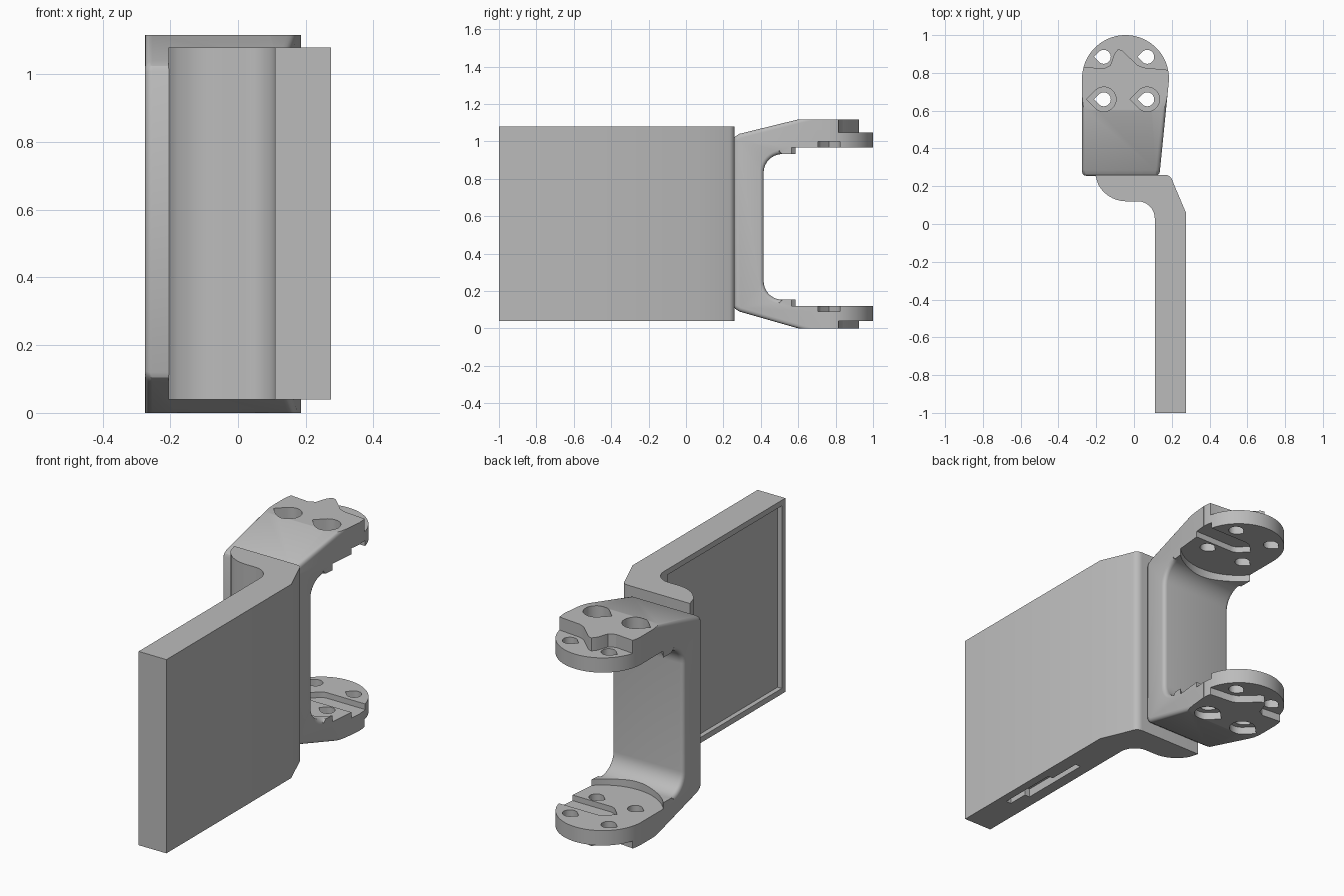
import bpy, bmesh
from math import sin, cos, pi, radians
from mathutils import Vector

cube = bpy.data.objects.get("Cube")
if cube:
    bpy.data.objects.remove(cube, do_unlink=True)

grey = bpy.data.materials.new("plain grey")
grey.use_nodes = True
grey.diffuse_color = (0.5, 0.5, 0.5, 1)
grey.node_tree.nodes["Principled BSDF"].inputs["Base Color"].default_value = (0.5, 0.5, 0.5, 1)


def prism(name, low, high):
    """Solid between two matching outlines of 3D points."""
    bm = bmesh.new()
    a = [bm.verts.new(p) for p in low]
    b = [bm.verts.new(p) for p in high]
    bm.faces.new(a)
    bm.faces.new(b)
    for i in range(len(a)):
        j = (i + 1) % len(a)
        bm.faces.new((a[i], a[j], b[j], b[i]))
    bmesh.ops.recalc_face_normals(bm, faces=bm.faces)
    mesh = bpy.data.meshes.new(name)
    bm.to_mesh(mesh)
    bm.free()
    obj = bpy.data.objects.new(name, mesh)
    bpy.context.collection.objects.link(obj)
    mesh.materials.append(grey)
    return obj


def upright(name, outline, z0, z1):
    return prism(name, [(x, y, z0) for x, y in outline], [(x, y, z1) for x, y in outline])


def box(name, x0, x1, y0, y1, z0, z1):
    return upright(name, [(x0, y0), (x1, y0), (x1, y1), (x0, y1)], z0, z1)


def arc(cx, cy, r, start, end, n):
    angles = [radians(start + (end - start) * i / n) for i in range(n + 1)]
    return [(cx + r * cos(t), cy + r * sin(t)) for t in angles]


def teardrop(cx, cy, r):
    return arc(cx, cy, r, -135, 135, 24) + [(cx - r * 1.41, cy)]


def combine(obj, tool, operation="DIFFERENCE"):
    """Apply one boolean and drop the cutter."""
    mod = obj.modifiers.new("cut", "BOOLEAN")
    mod.operation, mod.solver, mod.object = operation, "EXACT", tool
    dg = bpy.context.evaluated_depsgraph_get()
    mesh = bpy.data.meshes.new_from_object(obj.evaluated_get(dg))
    obj.modifiers.clear()
    obj.data = mesh
    bpy.data.objects.remove(tool, do_unlink=True)


def smooth(obj):
    bpy.ops.object.select_all(action="DESELECT")
    obj.select_set(True)
    bpy.context.view_layer.objects.active = obj
    bpy.ops.object.shade_smooth_by_angle(angle=radians(30))


# Panel with its curved neck
outline = [(0.11, -1), (0.275, -1), (0.275, 0.06), (0.205, 0.225)]
outline += arc(0.165, 0.22, 0.04, 20, 90, 6)
outline += [(-0.205, 0.26)]
outline += arc(-0.04, 0.29, 0.17, 208, 270, 10)
outline += arc(0.02, 0.03, 0.09, 90, 0, 10)
panel = upright("panel", outline, 0.04, 1.08)
combine(panel, box("recess_cutter", 0, 0.135, -0.97, 0.0, 0.07, 1.05))
for x0, x1, y0, y1 in ((0.20, 0.23, -0.73, -0.40), (0.17, 0.201, -0.62, -0.22)):
    combine(panel, box("slot_cutter", x0, x1, y0, y1, 0, 0.085))
smooth(panel)

# Forked bracket: side outline swept across a tapering width
side = [(0.255, 0.12), (0.262, 0.105), (0.285, 0.09), (0.60, 0), (1.1, 0), (1.1, 0.153)]
side += arc(0.515, 0.253, 0.1, 270, 180, 10)
side += arc(0.515, 0.832, 0.1, 180, 90, 10)
side += [(1.1, 0.932), (1.1, 1.117), (0.60, 1.117), (0.285, 1.04), (0.262, 1.025), (0.255, 1.01)]
bracket = prism("bracket", [(-0.275, y, z) for y, z in side],
                [(0.135 + (y - 0.26) * 0.1, y, z) for y, z in side])

# Soften the rims of the web and slopes
bm = bmesh.new()
bm.from_mesh(bracket.data)
rims = [e for e in bm.edges
        if all(v.co.y < 0.61 for v in e.verts)
        and abs(e.verts[0].co.x - e.verts[1].co.x) < 0.1]
bmesh.ops.bevel(bm, geom=rims, offset=0.022, segments=4, profile=0.5, affect="EDGES")
bmesh.ops.recalc_face_normals(bm, faces=bm.faces)
bm.to_mesh(bracket.data)
bm.free()

# Round the fork ends
CX, CY = -0.045, 0.77
ends = [(-0.5, 0), (0.5, 0), (0.5, CY)] + arc(CX, CY, 0.23, 0, 180, 40) + [(-0.5, CY)]
combine(bracket, upright("end_cutter", ends, -0.1, 1.3), "INTERSECT")

# Inner circular seats
combine(bracket, upright("seat_cutter", arc(CX, CY, 0.295, 0, 354, 59), 0.12, 0.968))

# Outer steps with a pointed tongue
tongue = [(-0.4, 0.845), (-0.16, 0.822), (-0.125, 0.84), (-0.105, 0.90), (-0.085, 0.925),
          (-0.065, 0.92), (0.02, 0.84), (0.05, 0.828), (0.4, 0.795), (0.4, 1.2), (-0.4, 1.2)]
for z0, z1 in ((-0.1, 0.04), (1.047, 1.3)):
    combine(bracket, upright("step_cutter", tongue, z0, z1))

# Shaft pocket open to the side, on both inner faces
pocket = arc(CX, CY - 0.005, 0.058, 90, 135, 5) + [(CX - 0.082, CY - 0.005)]
pocket += arc(CX, CY - 0.005, 0.058, 225, 270, 5) + [(0.4, CY - 0.063), (0.4, CY + 0.053)]
combine(bracket, upright("pocket_cutter", pocket, 0.09, 1.0))

# Bolt holes, with wider counterbores on the front pair
for x in (-0.16, 0.07):
    for y in (0.66, 0.885):
        combine(bracket, upright("hole_cutter", teardrop(x, y, 0.037), -0.1, 1.3))
    for z0, z1 in ((-0.1, 0.04), (1.047, 1.3)):
        combine(bracket, upright("bore_cutter", teardrop(x, 0.66, 0.065), z0, z1))
smooth(bracket)
